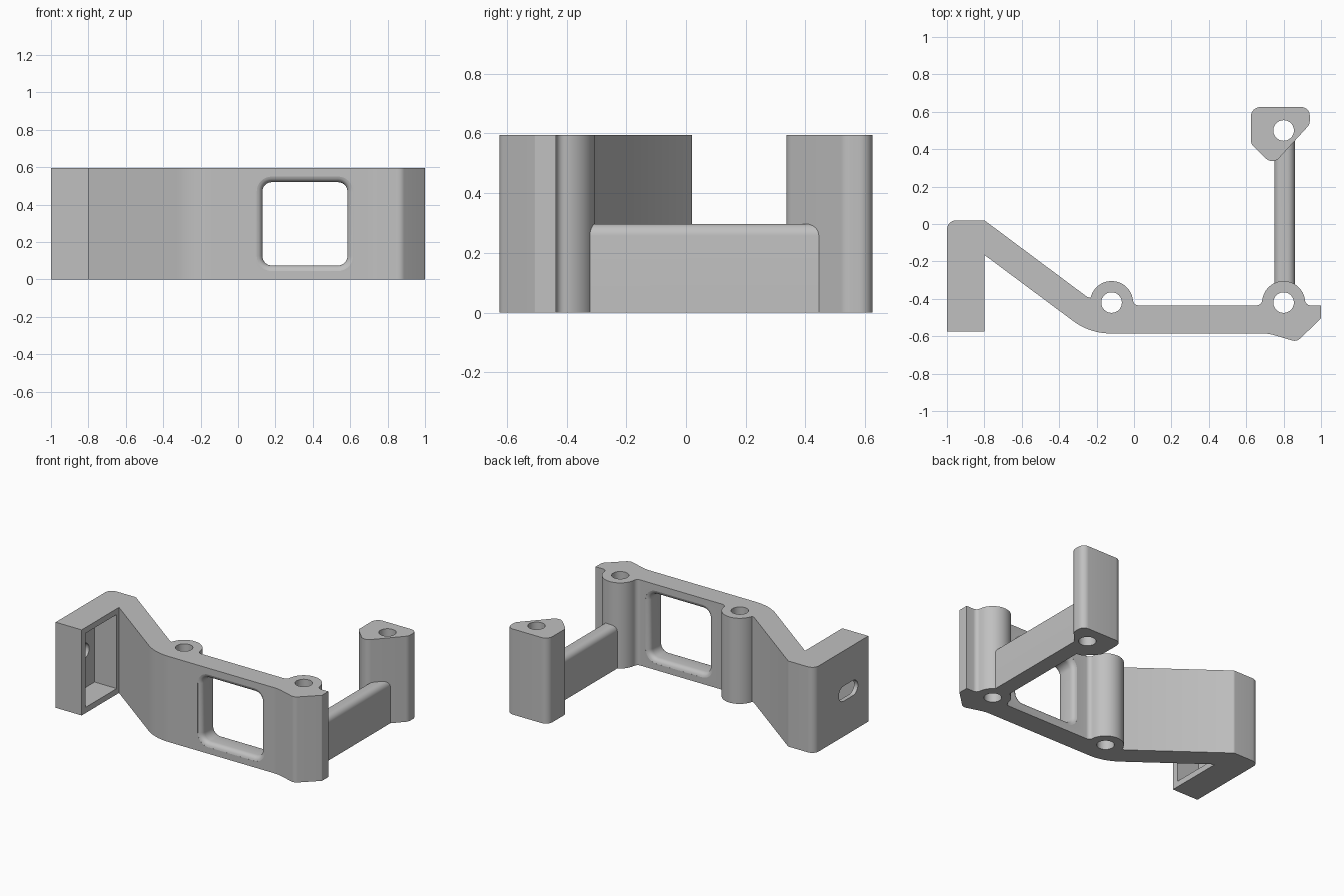
import bpy, bmesh, math
from mathutils import Vector

cube = bpy.data.objects.get("Cube")
if cube:
    bpy.data.objects.remove(cube, do_unlink=True)

HEIGHT = 0.595
BOSS_Y, BOSS_R, HOLE_R = -0.42, 0.115, 0.055
BACK, FRONT = -0.435, -0.585

grey = bpy.data.materials.new("light_grey")
grey.use_nodes = True
colour = (0.53, 0.53, 0.53, 1)
grey.diffuse_color = colour
grey.node_tree.nodes["Principled BSDF"].inputs["Base Color"].default_value = colour


def rounded(corners, steps=8):
    """Turn (x, y, radius) corners into a list of 2D points with arcs."""
    out = []
    for i, (x, y, r) in enumerate(corners):
        p = Vector((x, y))
        if r == 0:
            out.append(p)
            continue
        a = (Vector(corners[i - 1][:2]) - p).normalized()
        b = (Vector(corners[(i + 1) % len(corners)][:2]) - p).normalized()
        half = a.angle(b) / 2
        centre = p + (a + b).normalized() * r / math.sin(half)
        start = p + a * r / math.tan(half) - centre
        end = p + b * r / math.tan(half) - centre
        for k in range(steps + 1):
            t = k / steps
            sweep = math.pi - 2 * half
            out.append(centre + (start * math.sin((1 - t) * sweep)
                                 + end * math.sin(t * sweep)) / math.sin(sweep))
    return out


def rounded_box(u0, u1, v0, v1, r):
    return rounded([(u0, v0, r), (u1, v0, r), (u1, v1, r), (u0, v1, r)])


def loft(name, rings):
    """Closed solid through rings of 3D points."""
    bm = bmesh.new()
    loops = [[bm.verts.new(p) for p in ring] for ring in rings]
    n = len(loops[0])
    for lo, hi in zip(loops, loops[1:]):
        for i in range(n):
            bm.faces.new((lo[i], lo[(i + 1) % n], hi[(i + 1) % n], hi[i]))
    bm.faces.new(loops[0])
    bm.faces.new(loops[-1])
    bmesh.ops.recalc_face_normals(bm, faces=bm.faces)
    mesh = bpy.data.meshes.new(name)
    bm.to_mesh(mesh)
    bm.free()
    mesh.materials.append(grey)
    obj = bpy.data.objects.new(name, mesh)
    bpy.context.collection.objects.link(obj)
    return obj


def prism(name, pts, lo, hi, axis="z"):
    place = {"x": lambda p, w: (w, p[0], p[1]),
             "y": lambda p, w: (p[0], w, p[1]),
             "z": lambda p, w: (p[0], p[1], w)}[axis]
    return loft(name, [[place(p, w) for p in pts] for w in (lo, hi)])


def activate(obj):
    bpy.ops.object.select_all(action="DESELECT")
    obj.select_set(True)
    bpy.context.view_layer.objects.active = obj


def cut(obj, cutter):
    mod = obj.modifiers.new("cut", "BOOLEAN")
    mod.operation, mod.solver, mod.object = "DIFFERENCE", "EXACT", cutter
    activate(obj)
    bpy.ops.object.modifier_apply(modifier=mod.name)
    bpy.data.objects.remove(cutter, do_unlink=True)


def bore(obj, x, y):
    pts = [(x + HOLE_R * math.cos(k * math.tau / 40),
            y + HOLE_R * math.sin(k * math.tau / 40)) for k in range(40)]
    cut(obj, prism("bore_cutter", pts, -0.1, HEIGHT + 0.1))


def smooth(obj):
    activate(obj)
    bpy.ops.object.shade_smooth_by_angle(angle=math.radians(30))


def arc(cx, cy, r, a0, a1, steps):
    return [(cx + r * math.cos(a0 + (a1 - a0) * k / steps),
             cy + r * math.sin(a0 + (a1 - a0) * k / steps), 0) for k in range(steps + 1)]


def boss(cx, left_foot=True, fillet=0.03):
    """Screw boss bulging from the back edge, listed from right to left."""
    rise = BACK + fillet - BOSS_Y
    reach = math.sqrt((BOSS_R + fillet) ** 2 - rise ** 2)
    tilt = math.atan2(rise, reach)
    pts = arc(cx + reach, BACK + fillet, fillet, -math.pi / 2, -math.pi + tilt, 6)
    pts += arc(cx, BOSS_Y, BOSS_R, tilt, math.pi - (tilt if left_foot else 0.22), 24)[1:]
    if left_foot:
        pts += arc(cx - reach, BACK + fillet, fillet, -tilt, -math.pi / 2, 6)[1:]
    return pts


# Main frame: hooked block, slanted web, straight plate and two bosses
outline = [(-1, -0.575, 0), (-0.8, -0.575, 0), (-0.8, -0.165, 0),
           (-0.236, FRONT, 0.33), (0.72, FRONT, 0.25), (0.87, -0.63, 0.045),
           (1, -0.505, 0.01), (1, BACK, 0)]
outline += boss(0.8) + boss(-0.12, left_foot=False)
outline += [(-0.25, -0.39, 0), (-0.8, 0.02, 0.02), (-1, 0.02, 0.05)]
frame = prism("main_frame", rounded(outline), 0, HEIGHT)
for x in (-0.12, 0.8):
    bore(frame, x, BOSS_Y)

# Window with filleted rims on both sides
R = 0.035
sweep = [math.radians(a) for a in (8, 25, 40, 55, 70, 90)]
half = [(FRONT + R * (1 - math.cos(a)), R * (1 - math.sin(a))) for a in sweep]
half.insert(0, (FRONT - 0.05, half[0][1]))
profile = half + [(FRONT + BACK - y, o) for y, o in reversed(half)]
cut(frame, loft("window_cutter", [
    [(p.x, y, p.y) for p in rounded_box(0.13 - o, 0.585 + o, 0.075 - o, 0.52 + o, 0.05 + o)]
    for y, o in profile]))

# Pocket in the hooked block and slot through its outer wall
cut(frame, prism("pocket_cutter", [(-0.53, 0.04), (-0.19, 0.04), (-0.19, 0.555), (-0.53, 0.555)],
                 -0.97, -0.79, "x"))
cut(frame, prism("slot_cutter", rounded_box(-0.46, -0.25, 0.245, 0.35, 0.052), -1.1, -0.9, "x"))
smooth(frame)

# Rear post with screw hole
post = prism("rear_post", rounded([(0.625, 0.43, 0.04), (0.741, 0.314, 0.05), (0.94, 0.533, 0.05),
                                   (0.94, 0.625, 0.045), (0.625, 0.625, 0.05)]), 0, HEIGHT)
bore(post, 0.8, 0.5)
smooth(post)

# Connecting arm with rounded top edges, ending inside the post's slanted side
section = rounded([(0.75, 0, 0), (0.86, 0, 0), (0.86, 0.297, 0.04), (0.75, 0.297, 0.04)])
arm = loft("connecting_arm", [[(p.x, -0.345, p.y) for p in section],
                              [(p.x, p.x - 0.4, p.y) for p in section]])
smooth(arm)
